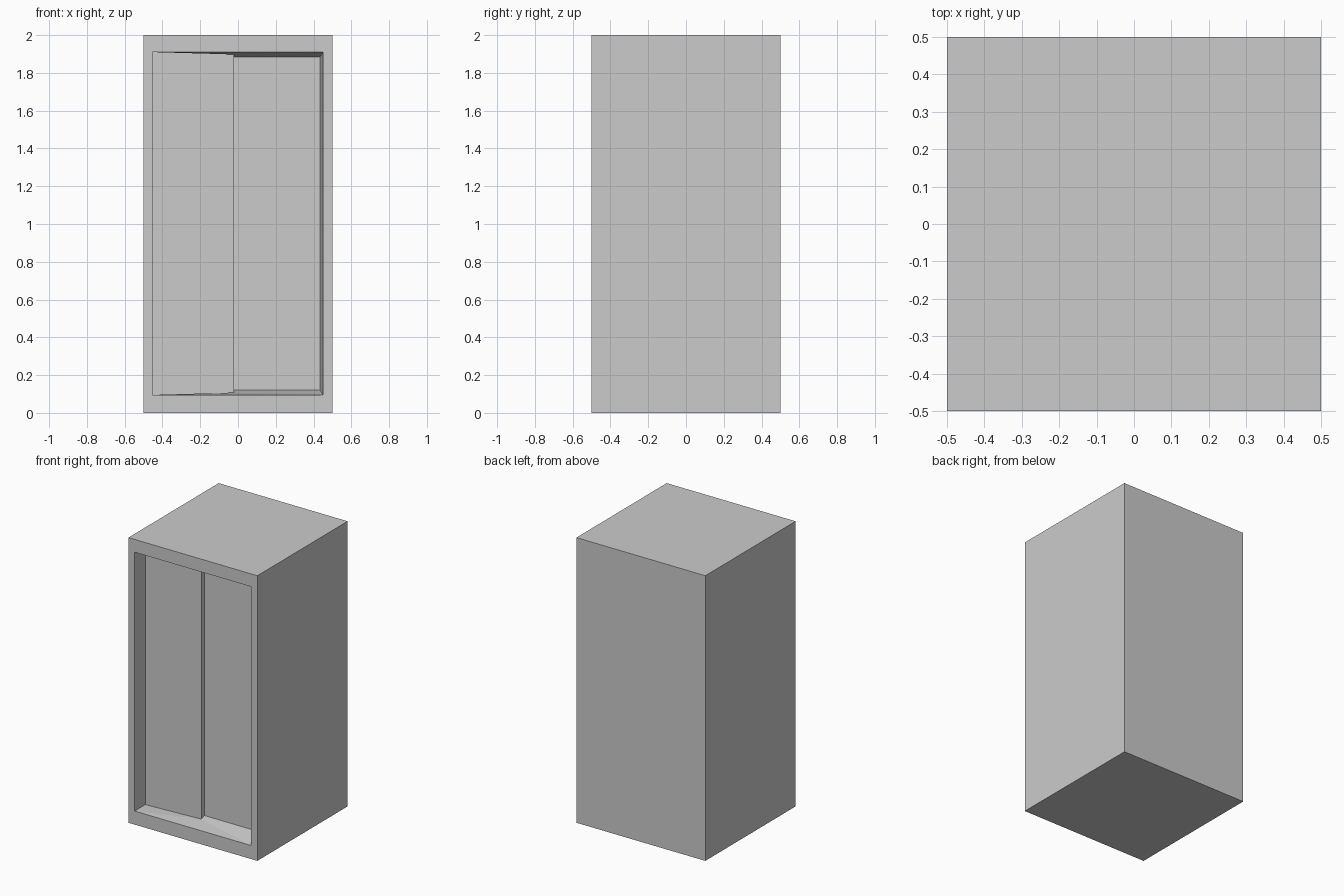
import bpy, bmesh

if "Cube" in bpy.data.objects:
    bpy.data.objects.remove(bpy.data.objects["Cube"])

MID = 1.0025  # mid-height of the door opening
bm = bmesh.new()


def pair(x, y, half):
    """Bottom and top vertex of one vertical edge of the opening."""
    return [bm.verts.new((x, y, MID + s * half)) for s in (-1, 1)]


def post(x, y):
    """Bottom and top vertex of one outer corner."""
    return [bm.verts.new((x, y, z)) for z in (0, 2)]


def wall(a, b):
    bm.faces.new((a[0], b[0], b[1], a[1]))


# outer cabinet: sides, back, floor and roof
corners = [post(x, y) for x, y in ((-.5, -.5), (.5, -.5), (.5, .5), (-.5, .5))]
fl, fr, br, bl = corners
for a, b in ((fr, br), (br, bl), (bl, fl)):
    wall(a, b)
for i in (0, 1):
    bm.faces.new([c[i] for c in corners])

# front frame around the opening
left = pair(-.452, -.5, .9075)
right = pair(.45, -.5, .9075)
wall(fl, left)
wall(right, fr)
for i in (0, 1):
    bm.faces.new((fl[i], fr[i], right[i], left[i]))

# recess: left door sits in front of the right door
door_left = pair(-.452, -.382, .9075)
door_edge = pair(-.02, -.378, .895)
door_step = pair(-.02, -.345, .8825)
door_right = pair(.435, -.345, .8825)
rim = [left, door_left, door_edge, door_step, door_right, right]
for a, b in zip(rim, rim[1:]):
    wall(a, b)

# sill and lintel of the recess
for i in (0, 1):
    bm.faces.new((left[i], door_left[i], door_edge[i]))
    bm.faces.new((left[i], door_edge[i], right[i]))
    bm.faces.new((door_edge[i], door_step[i], door_right[i], right[i]))

bmesh.ops.recalc_face_normals(bm, faces=bm.faces)
mesh = bpy.data.meshes.new("sliding_door_cabinet")
bm.to_mesh(mesh)
bm.free()
bpy.context.collection.objects.link(bpy.data.objects.new("sliding_door_cabinet", mesh))
